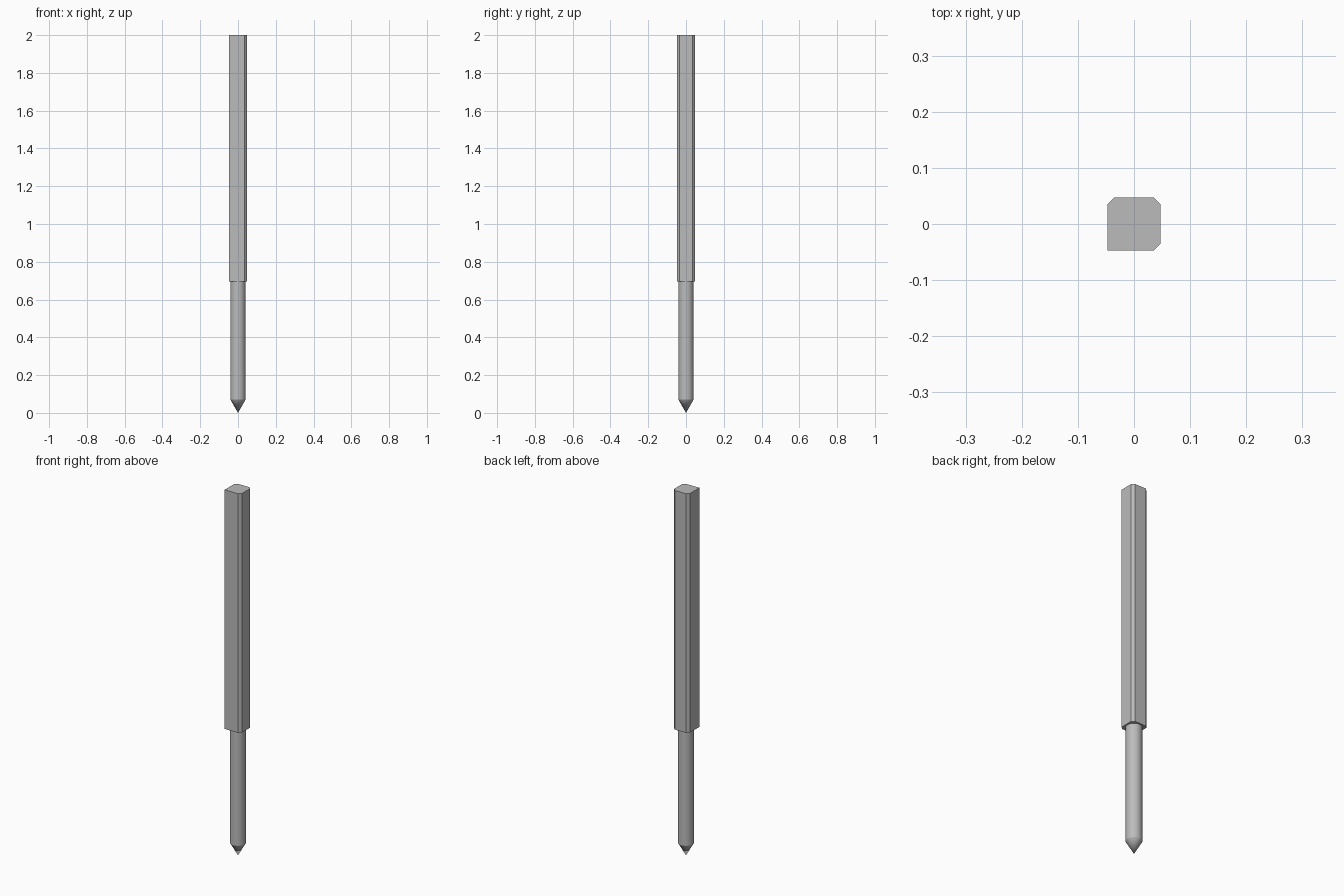
import bpy, bmesh, math

cube = bpy.data.objects.get("Cube")
if cube:
    bpy.data.objects.remove(cube, do_unlink=True)

HALF, CUT = 0.0475, 0.013            # shank half width and corner chamfer
STEP, SHOULDER, TOP = 0.695, 0.07, 2.0
RADIUS, SIDES = 0.04, 48

steel = bpy.data.materials.new("steel grey")
steel.use_nodes = True
colour = (0.5, 0.5, 0.5, 1)
steel.diffuse_color = colour
steel.node_tree.nodes["Principled BSDF"].inputs["Base Color"].default_value = colour


def add_object(name, bm):
    bmesh.ops.recalc_face_normals(bm, faces=bm.faces)
    mesh = bpy.data.meshes.new(name)
    bm.to_mesh(mesh)
    bm.free()
    mesh.materials.append(steel)
    obj = bpy.data.objects.new(name, mesh)
    bpy.context.collection.objects.link(obj)
    return obj


# Square shank: three chamfered corners, one sharp keying corner
inner = HALF - CUT
outline = [(-HALF, -HALF), (inner, -HALF), (HALF, -inner), (HALF, inner),
           (inner, HALF), (-inner, HALF), (-HALF, inner)]
bm = bmesh.new()
base = bm.faces.new([bm.verts.new((x, y, STEP)) for x, y in outline])
result = bmesh.ops.extrude_face_region(bm, geom=[base], use_keep_orig=True)
top = [v for v in result["geom"] if isinstance(v, bmesh.types.BMVert)]
bmesh.ops.translate(bm, verts=top, vec=(0, 0, TOP - STEP))
add_object("square_shank", bm)

# Round pin with a conical point, turned from a profile
bm = bmesh.new()
profile = [(0, 0), (RADIUS, SHOULDER), (RADIUS, STEP), (0, STEP)]
verts = [bm.verts.new((r, 0, z)) for r, z in profile]
edges = [bm.edges.new(pair) for pair in zip(verts[:-2], verts[1:-1])]
bmesh.ops.spin(bm, geom=verts[:-1] + edges, cent=(0, 0, 0), axis=(0, 0, 1),
               angle=math.tau, steps=SIDES)
bmesh.ops.delete(bm, geom=[verts[-1]], context="VERTS")
bmesh.ops.remove_doubles(bm, verts=bm.verts, dist=0.0005)
pin = add_object("pointed_pin", bm)

bpy.ops.object.select_all(action="DESELECT")
pin.select_set(True)
bpy.context.view_layer.objects.active = pin
bpy.ops.object.shade_smooth_by_angle(angle=math.radians(25))
